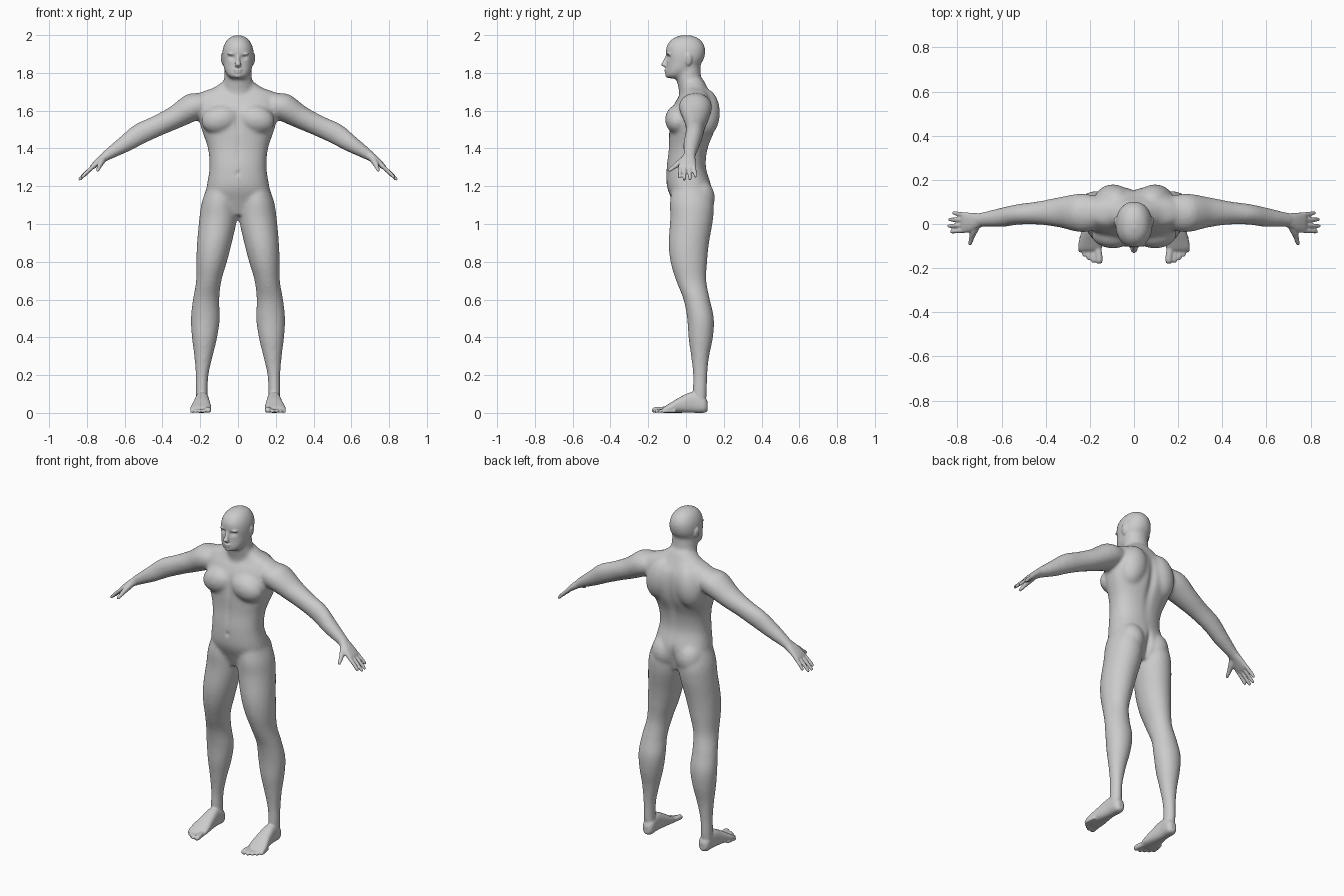
import bpy, bmesh, math
from mathutils import Vector, Matrix

X, Y, Z = Vector((1, 0, 0)), Vector((0, 1, 0)), Vector((0, 0, 1))


def spline(keys, sub):
    """Catmull-Rom through section keys (x, y, z, radius_u, radius_v)."""
    out, n = [], len(keys)
    for i in range(n - 1):
        p0, p1, p2, p3 = keys[max(i - 1, 0)], keys[i], keys[i + 1], keys[min(i + 2, n - 1)]
        for s in range(sub):
            t = s / sub
            out.append([b + 0.5 * t * (c - a + t * (2 * a - 5 * b + 4 * c - d + t * (3 * (b - c) + d - a)))
                        for a, b, c, d in zip(p0, p1, p2, p3)])
    return out + [list(keys[-1])]


def loft(bm, keys, u, v, side=1, power=2.0, sub=6, n=28):
    """Skin superellipse sections lying in the u-v plane."""
    flip = Vector((side, 1, 1))
    rings = []
    for x, y, z, ru, rv in spline(keys, sub):
        ring = []
        for k in range(n):
            a = math.tau * k / n
            c, s = math.cos(a), math.sin(a)
            p = (Vector((x, y, z)) + u * ru * math.copysign(abs(c) ** (2 / power), c)
                 + v * rv * math.copysign(abs(s) ** (2 / power), s))
            ring.append(bm.verts.new(p * flip))
        rings.append(ring)
    for r0, r1 in zip(rings, rings[1:]):
        for k in range(n):
            bm.faces.new((r0[k], r0[(k + 1) % n], r1[(k + 1) % n], r1[k]))
    bm.faces.new(rings[0])
    bm.faces.new(rings[-1])


def ball(bm, c, r, side=1, tilt=0):
    m = (Matrix.Translation((c[0] * side, c[1], c[2])) @ Matrix.Rotation(tilt * side, 4, 'Y')
         @ Matrix.Diagonal((*r, 1)))
    bmesh.ops.create_uvsphere(bm, u_segments=24, v_segments=16, radius=1, matrix=m)


def fuse(bm, name, voxel, steps):
    """Melt the overlapping parts into one smooth skin."""
    bmesh.ops.recalc_face_normals(bm, faces=bm.faces[:])
    me = bpy.data.meshes.new(name)
    bm.to_mesh(me)
    bm.free()
    ob = bpy.data.objects.new(name, me)
    bpy.context.collection.objects.link(ob)
    bpy.context.view_layer.objects.active = ob
    rm = ob.modifiers.new("skin", 'REMESH')
    rm.mode, rm.voxel_size, rm.use_smooth_shade = 'VOXEL', voxel, True
    sm = ob.modifiers.new("soften", 'SMOOTH')
    sm.factor, sm.iterations = 0.5, steps
    for m in ("skin", "soften"):
        bpy.ops.object.modifier_apply(modifier=m)
    return ob


def push(ob, c, r, d):
    """Soft sculpt dab, mirrored in x."""
    for v in ob.data.vertices:
        q = ((abs(v.co.x) - c[0]) / r[0]) ** 2 + ((v.co.y - c[1]) / r[1]) ** 2 + ((v.co.z - c[2]) / r[2]) ** 2
        if q < 6:
            v.co += Vector((0, d * math.exp(-q), 0))


# torso, neck and skull
bm = bmesh.new()
loft(bm, [(0, .03, 1.05, .12, .07), (0, .03, 1.12, .175, .1), (0, .017, 1.2, .166, .118),
          (0, .002, 1.3, .151, .105), (0, .012, 1.4, .159, .104), (0, .032, 1.5, .192, .122),
          (0, .04, 1.58, .212, .125), (0, .05, 1.65, .22, .105), (0, .052, 1.695, .2, .078),
          (0, .048, 1.725, .125, .066), (0, .035, 1.765, .07, .058)], X, Y, power=2.3)
loft(bm, [(0, .04, 1.66, .09, .075), (0, .032, 1.71, .083, .07), (0, .016, 1.77, .074, .066),
          (0, .01, 1.86, .07, .065)], X, Y)
loft(bm, [(0, -.06, 1.772, .034, .038), (0, -.05, 1.79, .057, .057), (0, -.028, 1.82, .073, .077),
          (0, -.008, 1.86, .081, .095), (0, -.003, 1.9, .084, .104), (0, -.002, 1.945, .076, .1),
          (0, -.001, 1.983, .052, .07), (0, 0, 2.001, .016, .025)], X, Y, power=2.15)

for s in (1, -1):
    # chest, shoulder-blade, buttock and shoulder masses
    ball(bm, (.095, -.045, 1.555), (.1, .066, .075), s, .25)
    ball(bm, (.095, .1, 1.59), (.085, .08, .13), s, -.2)
    ball(bm, (.085, .065, 1.14), (.08, .088, .1), s)
    ball(bm, (.245, .05, 1.62), (.08, .085, .072), s, .5)
    # leg
    loft(bm, [(.085, .02, 1.22, .07, .09), (.099, .03, 1.12, .092, .115), (.105, .03, 1.03, .1, .114),
              (.125, .015, .9, .092, .107), (.14, .015, .8, .081, .097), (.155, .028, .7, .067, .08),
              (.169, .057, .6, .07, .07), (.173, .077, .5, .077, .071), (.177, .078, .4, .067, .065),
              (.183, .075, .3, .049, .048), (.19, .075, .2, .034, .038), (.192, .073, .12, .032, .038),
              (.19, .073, .05, .033, .036)], X, Y, s)
    # arm
    loft(bm, [(.15, .05, 1.645, .07, .06), (.235, .05, 1.622, .088, .073), (.335, .053, 1.565, .069, .061),
              (.43, .05, 1.52, .053, .056), (.52, .044, 1.478, .047, .056), (.6, .03, 1.425, .044, .045),
              (.69, .02, 1.368, .033, .029), (.72, .014, 1.345, .034, .023)],
         Y, Vector((.5, 0, .87)), s)
base = fuse(bm, "body_base", .01, 8)

# sculpted hollows: eyes, spine, breastbone, navel, belly line
push(base, (.033, -.1, 1.885), (.018, .04, .012), .013)
push(base, (0, .16, 1.5), (.022, .06, .17), -.014)
push(base, (0, .14, 1.12), (.015, .06, .07), -.02)
push(base, (0, -.1, 1.56), (.016, .05, .07), .009)
push(base, (0, -.1, 1.27), (.01, .05, .012), .008)
push(base, (0, -.1, 1.4), (.012, .05, .09), .005)

# finer details are added to the softened body
bm = bmesh.new()
bm.from_mesh(base.data)
bpy.data.objects.remove(base)

# nose, lips, chin
loft(bm, [(0, -.098, 1.892, .009, .01), (0, -.108, 1.865, .011, .013), (0, -.114, 1.845, .016, .018),
          (0, -.104, 1.833, .014, .012)], X, Y)
ball(bm, (0, -.103, 1.817), (.024, .013, .006))
ball(bm, (0, -.101, 1.805), (.021, .013, .006))
ball(bm, (0, -.093, 1.788), (.022, .017, .014))

for s in (1, -1):
    # brow and ear
    ball(bm, (.032, -.091, 1.902), (.026, .012, .007), s)
    ball(bm, (.082, .012, 1.872), (.008, .02, .032), s, .15)
    # palm
    palm_up = Vector((.62, 0, .78))
    loft(bm, [(.675, .021, 1.377, .028, .024), (.705, .015, 1.357, .034, .023), (.738, .008, 1.332, .043, .019),
              (.768, .006, 1.306, .046, .014), (.779, .006, 1.296, .038, .009)], Y, palm_up, s, 2.4)
    # fingers
    for y0, y1, x1, z1 in ((.042, .05, .822, 1.25), (.018, .021, .84, 1.235),
                           (-.006, -.009, .843, 1.234), (-.029, -.035, .83, 1.245)):
        loft(bm, [(.758, y0, 1.314, .011, .011), ((.77 + x1) / 2, (y0 + y1) / 2, (1.306 + z1) / 2, .0098, .0105),
                  (x1 - .006, y1, z1 + .006, .0085, .0085), (x1, y1, z1, .005, .005)],
             Y, palm_up, s, sub=4, n=14)
    # thumb
    loft(bm, [(.708, .0, 1.352, .018, .018), (.724, -.032, 1.327, .017, .018), (.734, -.06, 1.306, .0125, .0125),
              (.742, -.088, 1.286, .009, .009), (.744, -.095, 1.281, .004, .004)],
         X, Vector((0, -.58, .81)), s, sub=4, n=14)
    # foot
    loft(bm, [(.188, .115, .036, .015, .022), (.188, .095, .046, .033, .044), (.19, .035, .057, .036, .055),
              (.192, -.03, .044, .045, .042), (.196, -.08, .029, .054, .027),
              (.199, -.112, .019, .053, .017), (.2, -.124, .014, .044, .01)], X, Z, s, 2.5)
    # toes
    for x, y, r in ((.158, -.176, .016), (.184, -.172, .011), (.205, -.16, .0105),
                    (.225, -.145, .01), (.243, -.125, .0095)):
        loft(bm, [(x + (.2 - x) * .15, y + .07, r + .003, r, r), (x, y + .025, r + .002, r, r),
                  (x, y + .006, r, r, r * .9), (x, y - .004, r * .9, r * .55, r * .5)],
             X, Z, s, sub=4, n=14)

figure = fuse(bm, "human_figure", .005, 3)
low = min(v.co.z for v in figure.data.vertices)
for v in figure.data.vertices:
    v.co.z -= low
figure.data.shade_smooth()
